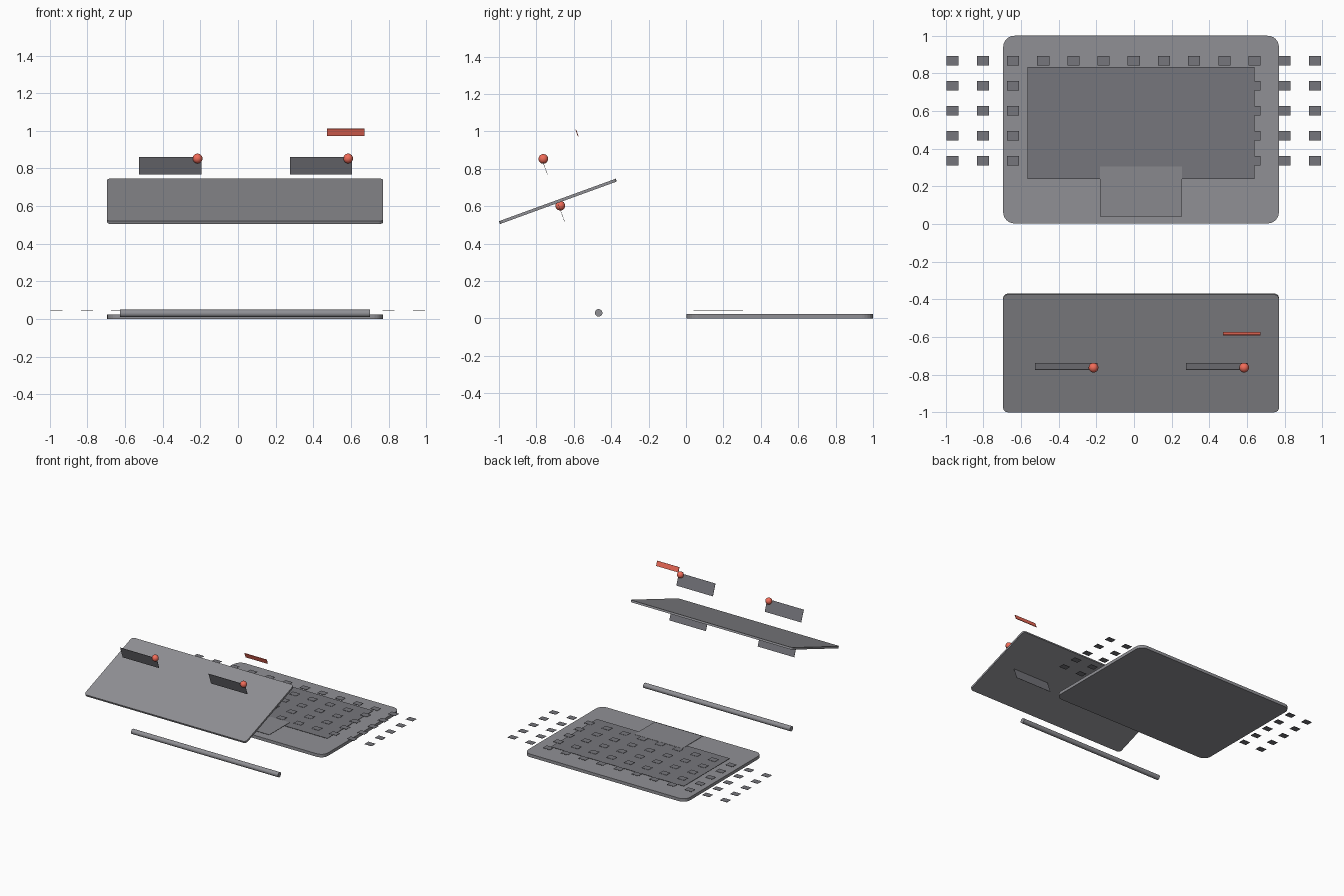
import bpy, bmesh
from math import sin, cos, pi, radians
from mathutils import Matrix

if "Cube" in bpy.data.objects:
    bpy.data.objects.remove(bpy.data.objects["Cube"])

TILT = radians(20)


def material(name, r, g, b):
    m = bpy.data.materials.new(name)
    m.diffuse_color = (r, g, b, 1)
    m.use_nodes = True
    m.node_tree.nodes["Principled BSDF"].inputs["Base Color"].default_value = m.diffuse_color
    return m


red = material("red", 0.88, 0.15, 0.10)
shell = material("shell_grey", 0.28, 0.28, 0.30)
pad = material("pad_grey", 0.25, 0.25, 0.27)
dark = material("dark_grey", 0.18, 0.18, 0.20)


def finish(name, bm, mat, smooth=False):
    bmesh.ops.recalc_face_normals(bm, faces=bm.faces)
    me = bpy.data.meshes.new(name)
    bm.to_mesh(me)
    bm.free()
    ob = bpy.data.objects.new(name, me)
    bpy.context.collection.objects.link(ob)
    me.materials.append(mat)
    for p in me.polygons:
        p.use_smooth = smooth
    return ob


def slab(name, sx, sy, sz, r, loc, tilt=0.0):
    """Flat slab with rounded plan corners."""
    bm = bmesh.new()
    verts = []
    for i, (cx, cy) in enumerate([(1, 1), (-1, 1), (-1, -1), (1, -1)]):
        for k in range(7):
            a = i * pi / 2 + k * pi / 12
            verts.append(bm.verts.new((cx * (sx / 2 - r) + r * cos(a),
                                       cy * (sy / 2 - r) + r * sin(a), -sz / 2)))
    face = bm.faces.new(verts)
    ext = bmesh.ops.extrude_face_region(bm, geom=[face], use_keep_orig=True)
    top = [g for g in ext["geom"] if isinstance(g, bmesh.types.BMVert)]
    bmesh.ops.translate(bm, verts=top, vec=(0, 0, sz))
    ob = finish(name, bm, shell)
    ob.location = loc
    ob.rotation_euler.x = tilt


def sheet(name, sx, sy, loc, mat, tilt=0.0, thick=0.002):
    """Very thin rectangular plate."""
    bm = bmesh.new()
    bmesh.ops.create_cube(bm, size=1, matrix=Matrix.Diagonal((sx, sy, thick, 1)))
    ob = finish(name, bm, mat)
    ob.location = loc
    ob.rotation_euler.x = tilt


# Base, keyboard plate and trackpad
slab("base", 1.465, 0.997, 0.025, 0.06, (0.0375, 0.5015, 0.0125))
sheet("keyboard_plate", 1.205, 0.595, (0.0375, 0.5375, 0.040), dark)
sheet("trackpad", 0.435, 0.265, (0.0375, 0.1725, 0.043), pad)

# Keys: 13 columns by 5 rows, overhanging the base at both ends
for row in range(5):
    for col in range(13):
        sheet("key", 0.064, 0.05,
              (-0.963 + 0.1603 * col, 0.335 + 0.133 * row, 0.045), dark)

# Hinge rod
bm = bmesh.new()
bmesh.ops.create_cone(bm, cap_ends=True, segments=24, radius1=0.02, radius2=0.02,
                      depth=1.33, matrix=Matrix.Translation((0.037, -0.467, 0.03))
                      @ Matrix.Rotation(pi / 2, 4, 'Y'))
rod = finish("hinge_rod", bm, shell)
for p in rod.data.polygons:
    p.use_smooth = len(p.vertices) == 4

# Tilted lid
slab("lid", 1.465, 0.665, 0.016, 0.025, (0.0375, -0.685, 0.626), TILT)

# Cards above and below the lid; badge balls on all but the lower right card
for level, dy, dz in [("upper", 0, 0), ("lower", 0.091, -0.25)]:
    for x in (-0.36, 0.44):
        sheet(level + "_card", 0.33, 0.098, (x, -0.757 + dy, 0.814 + dz),
              dark, TILT + pi / 2)
        if level == "lower" and x > 0:
            continue
        bm = bmesh.new()
        bmesh.ops.create_uvsphere(bm, u_segments=20, v_segments=12, radius=0.026)
        ball = finish(level + "_badge", bm, red, True)
        ball.location = (x + 0.145, -0.763 + dy, 0.853 + dz)

# Red strip floating on top
sheet("red_strip", 0.2, 0.04, (0.573, -0.583, 0.992), red, TILT + pi / 2, 0.004)
